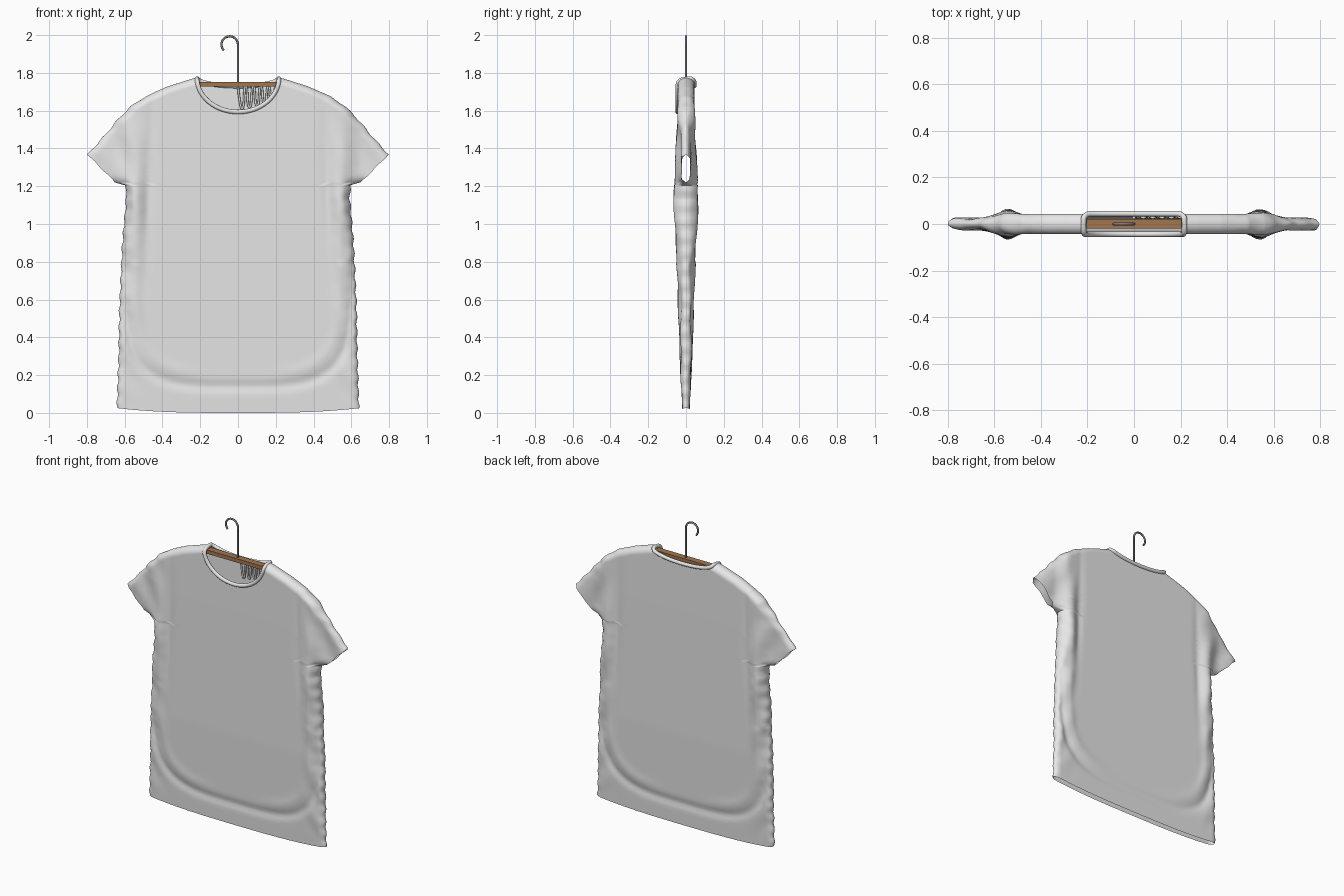
import bpy, bmesh, math
from mathutils import Vector

if "Cube" in bpy.data.objects:
    bpy.data.objects.remove(bpy.data.objects["Cube"])


def material(name, rgb):
    m = bpy.data.materials.new(name)
    m.diffuse_color = (*rgb, 1)
    m.use_nodes = True
    m.node_tree.nodes["Principled BSDF"].inputs["Base Color"].default_value = m.diffuse_color
    return m


CLOTH = material("white cloth", (0.8, 0.8, 0.8))
WOOD = material("brown wood", (0.36, 0.18, 0.08))
METAL = material("grey metal", (0.2, 0.2, 0.22))

# Half outline of the shirt (z, half width), bottom to collar
OUTLINE = [(0, .64), (.03, .64), (.3, .632), (.55, .628), (.9, .612), (1.13, .592),
           (1.205, .595), (1.22, .65), (1.295, .725), (1.368, .797), (1.47, .705),
           (1.56, .63), (1.625, .565), (1.675, .49), (1.725, .38), (1.758, .28), (1.775, .222)]
SLEEVE_HEM = (7, 8)          # outline segments that stay open
THICK = [(0, .019), (.2, .027), (.6, .038), (1.1, .042), (1.4, .044), (1.8, .044)]
NECK_TOP, NECK_A = 1.775, .222
NECK_DROP = {-1: .182, 1: .045}   # front, back


def interp(table, t):
    for (a, va), (b, vb) in zip(table, table[1:]):
        if t <= b:
            return va + (vb - va) * (t - a) / (b - a)
    return table[-1][1]


def gauss(t):
    return math.exp(-t * t)


def smooth(a, b, t):
    t = min(1, max(0, (t - a) / (b - a)))
    return t * t * (3 - 2 * t)


def edge_distance(x, z):
    p, best = Vector((x, z)), 9
    for i, ((z0, x0), (z1, x1)) in enumerate(zip(OUTLINE, OUTLINE[1:])):
        if i in SLEEVE_HEM:
            continue
        a, d = Vector((x0, z0)), Vector((x1 - x0, z1 - z0))
        t = min(1, max(0, (p - a).dot(d) / d.length_squared))
        best = min(best, (a + d * t - p).length)
    return best


def half_thickness(x, z, side):
    """Distance of the cloth from the middle plane, with folds."""
    s = 1 if x >= 0 else -1
    x = abs(x)
    t = interp(THICK, z)
    sleeve = smooth(.56, .66, x) * smooth(1.15, 1.25, z)
    t += (.024 - t) * sleeve
    # drape hanging from the hanger ends
    drape = gauss((z - 1.12) / .3)
    t += .022 * gauss((x - .54) / .04) * drape
    t -= .007 * gauss((x - .46 - .03 * (1.6 - z)) / .022) * gauss((z - 1.25) / .35)
    # curved creases above the bottom corners
    r = ((x / .6) ** 4 + (abs(z - .8) / .66) ** 4) ** .25
    if z < .8:
        t -= .009 * gauss((r - 1) / .035)
        t += .004 * gauss((r - .9) / .04) * smooth(.1, .4, x)
    # small wrinkles close to the sides and on the sleeves
    near = smooth(.46, .6, x)
    t += near * .004 * math.sin(22 * z + 30 * x * s + side) * smooth(.02, .2, z)
    d = min(1, edge_distance(x, z) / .04)
    return max(.0, t) * math.sqrt(max(0, 1 - (1 - d) ** 2))


def finish(bm, name, mat, angle=40):
    bmesh.ops.recalc_face_normals(bm, faces=bm.faces)
    me = bpy.data.meshes.new(name)
    bm.to_mesh(me)
    bm.free()
    ob = bpy.data.objects.new(name, me)
    bpy.context.collection.objects.link(ob)
    me.materials.append(mat)
    if angle:
        bpy.ops.object.select_all(action='DESELECT')
        bpy.context.view_layer.objects.active = ob
        ob.select_set(True)
        bpy.ops.object.shade_smooth_by_angle(angle=math.radians(angle))
    return ob


def tube(name, pts, radius, mat, closed=False):
    cu = bpy.data.curves.new(name, 'CURVE')
    cu.dimensions = '3D'
    cu.bevel_depth, cu.bevel_resolution, cu.use_fill_caps = radius, 3, True
    cu.resolution_u = 5
    sp = cu.splines.new('NURBS')
    sp.points.add(len(pts) - 1)
    for p, co in zip(sp.points, pts):
        p.co = (*co, 1)
    sp.order_u = 3
    sp.use_endpoint_u, sp.use_cyclic_u = not closed, closed
    ob = bpy.data.objects.new(name, cu)
    bpy.context.collection.objects.link(ob)
    cu.materials.append(mat)
    return ob


def neck_half(z, side):
    k = (NECK_TOP - z) / NECK_DROP[side]
    return NECK_A * math.sqrt(max(0, 1 - k * k)) if k < 1 else 0


# Shirt: front and back panels sharing their rows
rows = {round(1.5 * i / 80, 4) for i in range(81)}
rows |= {round(1.5 + .27 * i / 50, 4) for i in range(51)}
rows |= {z for z, _ in OUTLINE}
for drop in NECK_DROP.values():
    rows |= {round(NECK_TOP - drop * math.cos(math.pi / 2 * i / 20), 4) for i in range(20)}
rows = sorted(rows)
COLS = 44
bm = bmesh.new()
for side in (-1, 1):
    for s in (-1, 1):
        prev = None
        for z in rows:
            n = neck_half(z, side)
            w = interp(OUTLINE, z)
            line = []
            for i in range(COLS + 1):
                u = 1 - (1 - i / COLS) ** 1.5
                x = n + (max(w, n) - n) * u
                y = side * half_thickness(s * x, z, side)
                jag = .004 * math.sin(75 * z + s) * u ** 8 * smooth(1.75, 1.65, z)
                lift = .025 * (x / .64) ** 3 * max(0, 1 - z / .3)
                line.append(bm.verts.new((s * (x + jag), y, z + lift)))
            if prev:
                for i in range(COLS):
                    bm.faces.new((prev[i], prev[i + 1], line[i + 1], line[i]))
            prev = line
bmesh.ops.remove_doubles(bm, verts=bm.verts, dist=.0004)
finish(bm, "shirt", CLOTH, 70)

# Collar band around the neck opening
collar = []
for side in (-1, 1):
    for i in range(24):
        a = math.pi * (i + .5) / 24
        x = -side * NECK_A * math.cos(a) * .98
        z = NECK_TOP - NECK_DROP[side] * math.sin(a)
        collar.append((x, side * half_thickness(x, z, side), z))
tube("collar", collar, .012, CLOTH, True)

# Gathered cloth folds inside the back of the neck
folds = [(0, .028, 1.725)]
for i in range(5):
    x = .012 + .04 * i
    low = 1.61 + .008 * i
    folds += [(x, .028, low), (x + .018, .028, low), (x + .022, .028, 1.73), (x + .036, .028, 1.73)]
tube("neck_folds", folds, .006, CLOTH)

# Wooden hanger: flat bar with arms sloping inside the shoulders
bm = bmesh.new()
prev = None
for x, top in ((-.46, 1.625), (-.4, 1.66), (-.21, 1.753), (.21, 1.753), (.4, 1.66), (.46, 1.625)):
    ring = [bm.verts.new((x, y, z)) for y, z in
            ((-.02, top - .025), (.022, top - .025), (.022, top), (-.02, top))]
    if prev:
        for i in range(4):
            j = (i + 1) % 4
            bm.faces.new((prev[i], prev[j], ring[j], ring[i]))
    else:
        bm.faces.new(ring)
    prev = ring
bm.faces.new(prev)
finish(bm, "hanger_bar", WOOD, None)

# Metal hook
hook = [(0, 0, 1.74), (0, 0, 1.85), (0, 0, 1.93)]
for i in range(13):
    a = math.radians(225 * i / 12)
    hook.append((-.044 + .044 * math.cos(a), 0, 1.95 + .044 * math.sin(a)))
tube("hanger_hook", hook, .006, METAL)
